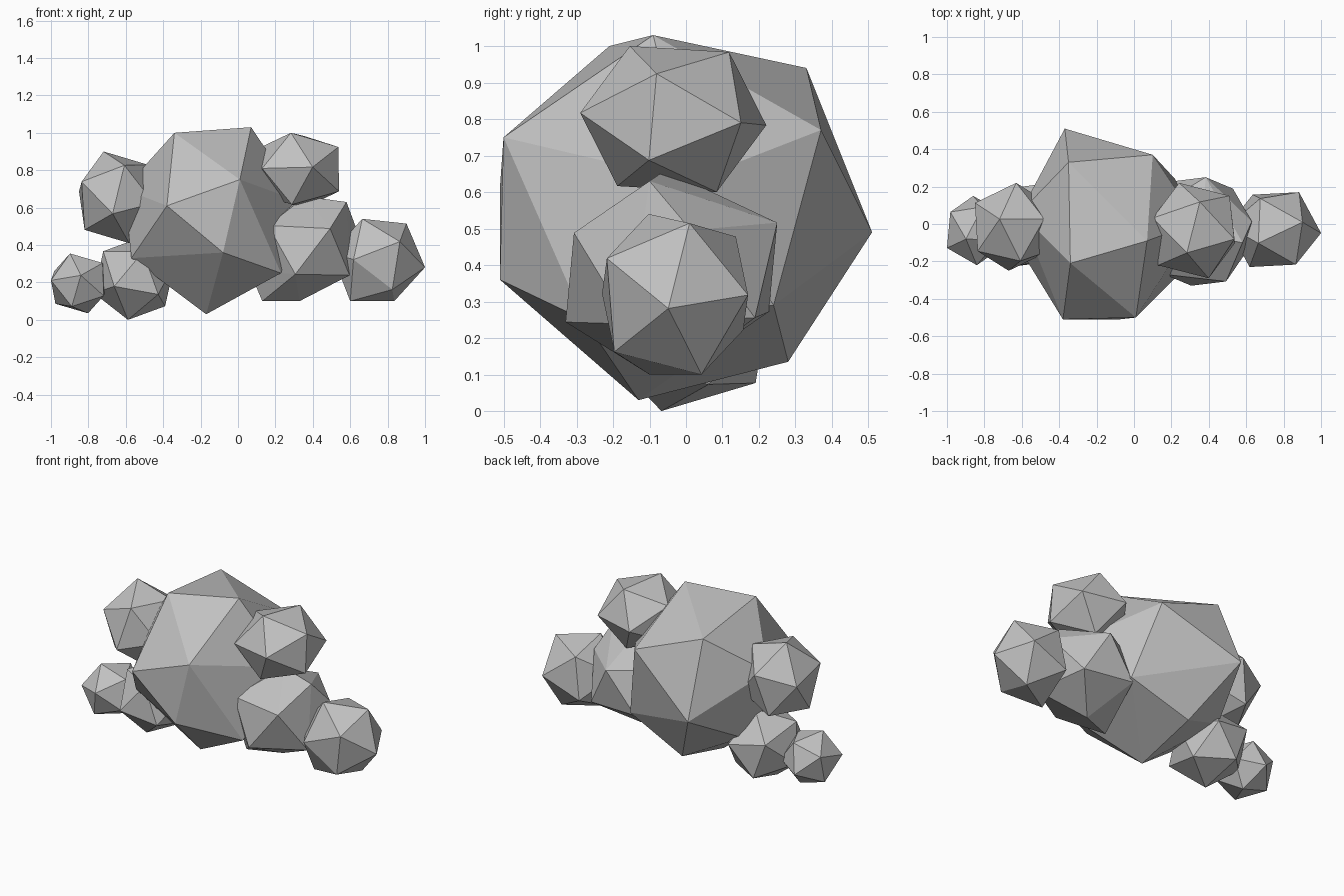
import bpy
import bmesh
from mathutils import Vector, Matrix

if "Cube" in bpy.data.objects:
    bpy.data.objects.remove(bpy.data.objects["Cube"], do_unlink=True)

# One plain grey for the whole cloud
grey = bpy.data.materials.new("cloud_grey")
grey.use_nodes = True
tone = (0.53, 0.53, 0.53, 1.0)
grey.diffuse_color = tone
for node in grey.node_tree.nodes:
    if node.type == "BSDF_PRINCIPLED":
        node.inputs["Base Color"].default_value = tone


def shell(name, corners):
    """Wrap a flat faceted shell around the corner points."""
    bm = bmesh.new()
    for corner in corners:
        bm.verts.new(corner)
    bmesh.ops.convex_hull(bm, input=bm.verts)
    # Drop corners that ended up inside the shell
    spare = [v for v in bm.verts if not v.link_faces]
    bmesh.ops.delete(bm, geom=spare, context="VERTS")
    bmesh.ops.recalc_face_normals(bm, faces=bm.faces)
    mesh = bpy.data.meshes.new(name)
    bm.to_mesh(mesh)
    bm.free()
    mesh.materials.append(grey)
    obj = bpy.data.objects.new(name, mesh)
    bpy.context.scene.collection.objects.link(obj)


def frame(first, second):
    """Rotation whose axes follow one direction and a second one beside it."""
    z = first.normalized()
    y = z.cross(second).normalized()
    x = y.cross(z)
    return Matrix((x, y, z)).transposed()


def puff(name, low, high, tip, neighbour, bumps=()):
    """Icosahedron turned so two adjacent corners face the given points,
    sized to the box from low to high, with optional extra corners."""
    low, high = Vector(low), Vector(high)
    centre = (low + high) / 2
    ball = bmesh.new()
    bmesh.ops.create_icosphere(ball, subdivisions=1, radius=1)
    top = max(ball.verts, key=lambda v: v.co.z)
    beside = top.link_edges[0].other_vert(top)
    turn = frame(Vector(tip) - centre, Vector(neighbour) - centre)
    turn = turn @ frame(top.co, beside.co).transposed()
    corners = [turn @ v.co for v in ball.verts]
    ball.free()
    for axis in range(3):
        values = [c[axis] for c in corners]
        start, span = min(values), max(values) - min(values)
        for c in corners:
            share = (c[axis] - start) / span
            c[axis] = low[axis] + share * (high[axis] - low[axis])
    shell(name, corners + [Vector(bump) for bump in bumps])


# Large faceted middle, wrapped around its corners
shell("middle_puff", [
    (-.34, -.21, 1), (.07, -.09, 1.03),                     # crown
    (.01, -.5, .75), (-.38, -.51, .61), (-.08, -.51, .36),  # front
    (-.37, .51, .49), (-.35, .33, .94), (.1, .37, .77),     # back
    (.22, .24, .29), (.34, .01, .63), (.23, -.28, .25),     # right flank
    (-.57, -.2, .33), (-.5, .15, .29), (-.61, .06, .7),     # left flank
    (-.17, -.13, .03), (-.17, .28, .135),                   # underside
])

# Smaller puffs on the +x side
puff("upper_puff_plus_x", (.1, -.29, .6), (.54, .22, 1),
     (.4, -.29, .82), (.3, -.17, 1))
puff("lower_puff_plus_x", (.06, -.33, .1), (.63, .25, .66),
     (.31, -.29, .24), (.18, -.33, .43), [(.13, -.1, .1), (.58, -.1, .63)])
puff("outer_puff_plus_x", (.5, -.23, .1), (1, .17, .54),
     (1, -.05, .28), (.92, 0, .47), [(.6, -.1, .1)])

# Smaller puffs on the -x side
puff("upper_puff_minus_x", (-.85, -.25, .41), (-.45, .22, .9),
     (-.81, -.12, .72), (-.57, -.23, .51))
puff("lower_puff_minus_x", (-.77, -.23, 0), (-.34, .22, .44),
     (-.66, -.2, .18), (-.55, -.22, .33))
puff("outer_puff_minus_x", (-1, -.22, .035), (-.7, .15, .355),
     (-.84, -.21, .24), (-.9, -.05, .35))
